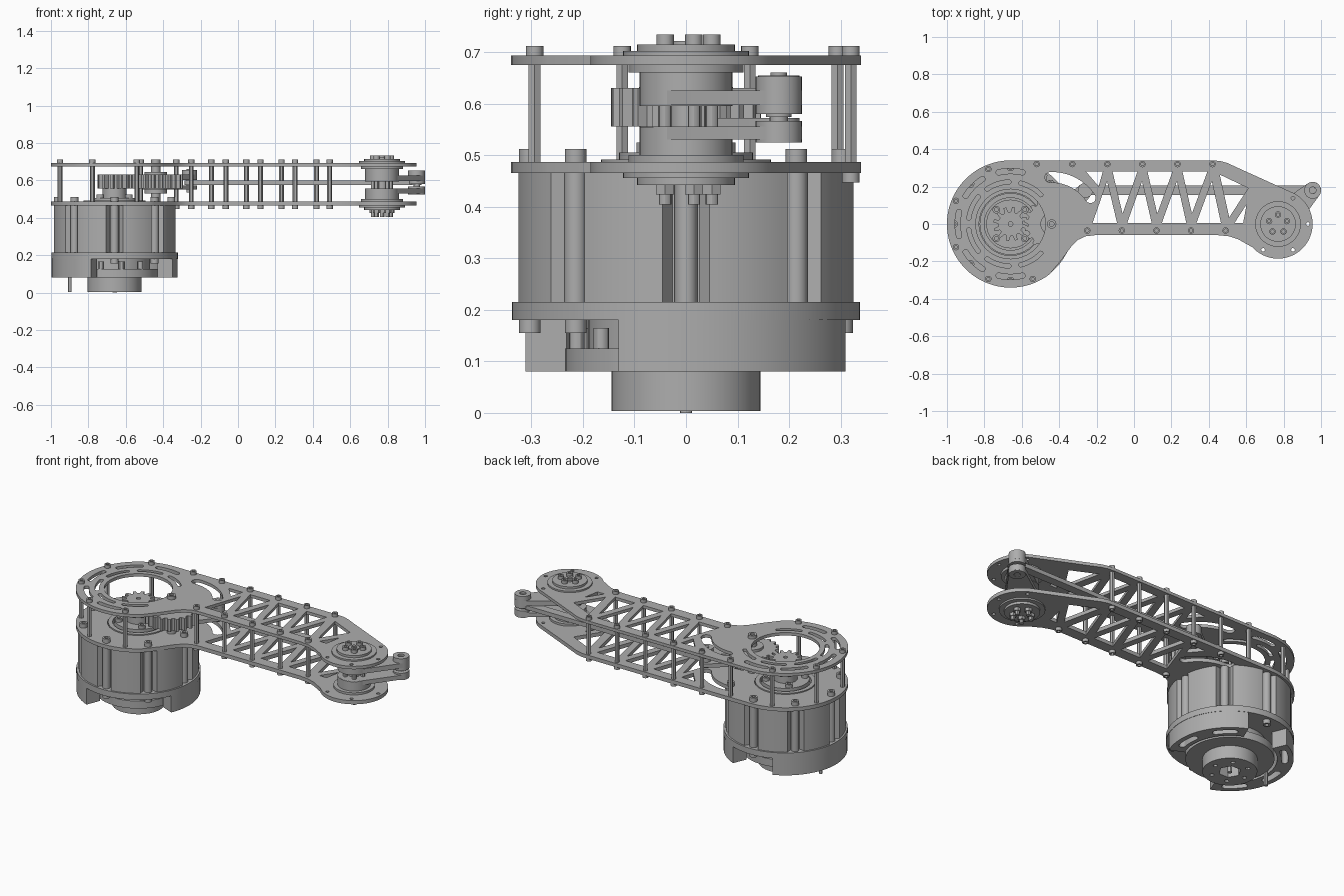
import bpy, bmesh
from math import sin, cos, pi, radians, atan2, acos, hypot

if "Cube" in bpy.data.objects:
    bpy.data.objects.remove(bpy.data.objects["Cube"])

GREY = (0.42, 0.42, 0.42, 1)
metal = bpy.data.materials.new("machined grey")
metal.use_nodes = True
metal.diffuse_color = GREY
metal.node_tree.nodes["Principled BSDF"].inputs["Base Color"].default_value = GREY

parts = []
MOTOR, CRANK, JOINT = (-0.66, 0), (-0.44, 0), (0.77, 0)
CRANK_PIN, JOINT_PIN = (-0.26, 0.18), (0.955, 0.18)


# ---------- outline helpers ----------
def polar(c, r, deg):
    return (c[0] + r * cos(radians(deg)), c[1] + r * sin(radians(deg)))


def arc(c, r, a, b, n=24):
    return [polar(c, r, a + (b - a) * i / n) for i in range(n + 1)]


def circle(c, r, n=32):
    return [polar(c, r, 360 * i / n) for i in range(n)]


def sector(c, r0, r1, a, b, n=24):
    return arc(c, r1, a, b, n) + arc(c, r0, b, a, n)


def slot(c, r, w, a, b):
    """Curved slot with round ends."""
    return (arc(c, r + w, a, b) + arc(polar(c, r, b), w, b, b + 180, 8)[1:-1]
            + arc(c, r - w, b, a) + arc(polar(c, r, a), w, a + 180, a + 360, 8)[1:-1])


def link(c1, r1, c2, r2):
    """Two circles joined by their outer tangents."""
    dx, dy = c2[0] - c1[0], c2[1] - c1[1]
    mid = atan2(dy, dx) * 180 / pi
    t = acos((r1 - r2) / hypot(dx, dy)) * 180 / pi
    return arc(c1, r1, mid + t, mid + 360 - t) + arc(c2, r2, mid - t, mid + t)


def gear(c, r0, r1, teeth):
    pts, step = [], 360 / teeth
    for i in range(teeth):
        for r, f in ((r0, 0), (r0, 0.35), (r1, 0.5), (r1, 0.8)):
            pts.append(polar(c, r, (i + f) * step))
    return pts


def inset(tri, d):
    """Shrink a triangle towards its incentre so each side moves in by d."""
    (ax, ay), (bx, by), (cx, cy) = tri
    a, b, c = hypot(bx - cx, by - cy), hypot(ax - cx, ay - cy), hypot(ax - bx, ay - by)
    p = a + b + c
    ix, iy = (a * ax + b * bx + c * cx) / p, (a * ay + b * by + c * cy) / p
    k = 1 - d * p / abs((bx - ax) * (cy - ay) - (cx - ax) * (by - ay))
    return [(ix + (x - ix) * k, iy + (y - iy) * k) for x, y in tri]


def prism(name, outline, z0, z1, holes=()):
    """Extrude a flat outline with holes between two heights."""
    cu = bpy.data.curves.new(name, 'CURVE')
    cu.dimensions, cu.fill_mode, cu.extrude = '2D', 'BOTH', (z1 - z0) / 2
    for pts in (outline, *holes):
        sp = cu.splines.new('POLY')
        sp.points.add(len(pts) - 1)
        for p, (x, y) in zip(sp.points, pts):
            p.co = (x, y, 0, 1)
        sp.use_cyclic_u = True
    tmp = bpy.data.objects.new(name + "_tmp", cu)
    me = bpy.data.meshes.new_from_object(tmp)
    bpy.data.objects.remove(tmp)
    bpy.data.curves.remove(cu)
    bm = bmesh.new()
    bm.from_mesh(me)
    bmesh.ops.remove_doubles(bm, verts=bm.verts, dist=1e-5)
    bmesh.ops.translate(bm, verts=bm.verts, vec=(0, 0, (z0 + z1) / 2))
    bmesh.ops.recalc_face_normals(bm, faces=bm.faces)
    bm.to_mesh(me)
    bm.free()
    me.name = name
    me.materials.clear()
    me.materials.append(metal)
    ob = bpy.data.objects.new(name, me)
    bpy.context.collection.objects.link(ob)
    parts.append(ob)
    return ob


def cyl(name, c, r, z0, z1, n=32, bore=0):
    return prism(name, circle(c, r, n), z0, z1, [circle(c, bore, n)] if bore else ())


def cap_screw(name, c, r, z0, z1):
    cyl(name, c, r, z0, z1, 16, r * 0.5)


# ---------- arm plates ----------
outline = (arc(MOTOR, 0.34, 90, 308, 64)
           + [(-0.39, -0.195), (-0.335, -0.12), (-0.3, -0.085), (-0.26, -0.066), (-0.21, -0.06),
              (0.45, -0.06), (0.51, -0.066), (0.56, -0.083), (0.6, -0.106)]
           + arc(JOINT, 0.185, 222, 424, 40)
           + [(0.54, 0.307), (0.5, 0.326), (0.46, 0.337), (0.42, 0.34)])
top_x = [-0.14 + 0.187 * i for i in range(4)]
low_x = [-0.25 + 0.185 * i for i in range(5)]
TOP, LOW = 0.3, -0.015
truss = [[(-0.3, TOP), (-0.14, TOP), (-0.18, 0.16)],
         [(0.43, TOP), (0.64, 0.2), (0.5, LOW)],
         [(0.5, LOW), (0.6, LOW), (0.64, 0.2)]]
for i in range(4):
    truss.append([(low_x[i], LOW), (low_x[i + 1], LOW), (top_x[i], TOP)])
    if i < 3:
        truss.append([(top_x[i], TOP), (top_x[i + 1], TOP), (low_x[i + 1], LOW)])
arm_holes = [inset(t, 0.02) for t in truss]
arm_holes.append(slot(CRANK, 0.25, 0.028, 34, 92))
arm_holes += [circle(polar(JOINT, 0.16, a), 0.01, 12) for a in range(-120, 100, 60)]

ring_slots = [slot(MOTOR, 0.283, 0.014, a - 13, a + 13) for a in range(90, 271, 45)]
ring_slots += [slot(MOTOR, 0.225, 0.011, a - 16, a + 16) for a in range(60, 301, 48)]
prism("lower_plate", outline, 0.465, 0.487, arm_holes + [circle(MOTOR, 0.168, 64)])
prism("upper_plate", outline, 0.675, 0.693, arm_holes + ring_slots + [circle(MOTOR, 0.186, 64)])

# ---------- standoffs and their screws ----------
arm_posts = ([(-0.33 + 0.1875 * i, 0.32) for i in range(5)]
             + [(x, -0.035) for x in low_x])
ring_posts = [polar(MOTOR, 0.317, a) for a in (112, 157, 203, 248, 292)] + [(-0.52, 0.32)]
for p in arm_posts + ring_posts:
    cyl("standoff", p, 0.013, 0.487, 0.675, 6)
    cap_screw("standoff_top_screw", p, 0.017, 0.693, 0.712)
for p in arm_posts:
    cap_screw("standoff_bottom_screw", p, 0.017, 0.447, 0.465)

# ---------- motor housing ----------
shell = []
for k in range(8):
    a = 45 * k
    shell += arc(MOTOR, 0.297, a - 5, a + 5, 4)
    shell += arc(MOTOR, 0.328, a + 8, a + 37, 10)
prism("motor_housing", shell, 0.215, 0.465)
cyl("base_flange", MOTOR, 0.338, 0.18, 0.215, 64)
for k in range(8):
    p = polar(MOTOR, 0.303, 45 * k)
    cyl("housing_column", p, 0.022, 0.215, 0.465, 16)
    cap_screw("housing_top_screw", p, 0.021, 0.487, 0.512)
    cap_screw("housing_bottom_screw", p, 0.021, 0.155, 0.18)

# skirt below the flange, open at the front and the back
for name, a, b, mids in (("skirt_right", 113, 248, (135, 180, 225)),
                         ("skirt_left", -23, 67, (0, 45))):
    slots = [slot(MOTOR, 0.29, 0.018, m - 10, m + 10) for m in mids]
    prism(name, sector(MOTOR, 0.25, 0.336, a, b, 40), 0.08, 0.18, slots)
cyl("lower_rotor", MOTOR, 0.235, 0.08, 0.125, 48, 0.14)
cyl("rotor_neck", MOTOR, 0.19, 0.125, 0.18, 48)
for a in range(-110, -20, 30):
    cyl("rotor_screw", polar(MOTOR, 0.215, a), 0.015, 0.125, 0.165, 12)

# output hub with hexagonal socket
bolt_holes = [circle(polar(MOTOR, 0.1, a), 0.012, 12) for a in range(0, 360, 60)]
prism("output_hub", circle(MOTOR, 0.145, 48), 0.004, 0.1,
      [circle(MOTOR, 0.06, 6)] + bolt_holes)
cyl("hub_back", MOTOR, 0.144, 0.1, 0.13, 48)
cyl("hub_pin", MOTOR, 0.012, 0, 0.1, 12)
cyl("locating_pin", (-0.9, 0.01), 0.01, 0.004, 0.09, 12)

# ---------- motor top and drive gear ----------
cyl("bearing_ring", MOTOR, 0.165, 0.465, 0.492, 64, 0.14)
cyl("rotor_cap", MOTOR, 0.13, 0.465, 0.505, 48)
cyl("rotor_boss", MOTOR, 0.065, 0.505, 0.555, 32)
prism("drive_gear", gear(MOTOR, 0.065, 0.092, 12), 0.555, 0.632, [circle(MOTOR, 0.012, 16)])
for a in range(45, 360, 90):
    cap_screw("rotor_cap_screw", polar(MOTOR, 0.108, a), 0.02, 0.505, 0.525)

# ---------- crank and push rod ----------
prism("crank_gear", gear(CRANK, 0.128, 0.146, 20), 0.556, 0.63)
cyl("crank_hub", CRANK, 0.06, 0.53, 0.645)
cyl("crank_shaft", CRANK, 0.025, 0.487, 0.675, 24)
cap_screw("crank_shaft_screw", CRANK, 0.025, 0.693, 0.712)
prism("crank_lower_web", link(CRANK, 0.07, CRANK_PIN, 0.04), 0.55, 0.572)
prism("crank_upper_web", link(CRANK, 0.07, CRANK_PIN, 0.04), 0.602, 0.63)
cyl("crank_pin_boss", CRANK_PIN, 0.04, 0.602, 0.655)
cyl("crank_pin", CRANK_PIN, 0.016, 0.535, 0.66, 16)
prism("push_rod", link(CRANK_PIN, 0.025, JOINT_PIN, 0.025), 0.574, 0.598)

# ---------- end joint ----------
for name, r, z0, z1 in (("upper_drum", 0.09, 0.595, 0.66), ("upper_drum_collar", 0.112, 0.66, 0.675),
                        ("upper_flange", 0.122, 0.693, 0.702), ("upper_flange_lip", 0.095, 0.702, 0.715),
                        ("lower_drum", 0.09, 0.5, 0.555), ("lower_drum_collar", 0.112, 0.487, 0.5),
                        ("lower_flange", 0.122, 0.456, 0.465), ("lower_flange_lip", 0.095, 0.442, 0.456),
                        ("joint_core", 0.03, 0.555, 0.595)):
    cyl(name, JOINT, r, z0, z1, 48)
cyl("upper_cap_ring", JOINT, 0.03, 0.715, 0.722, 32, 0.015)
for k in range(5):
    p = polar(JOINT, 0.05, 90 + 72 * k)
    cap_screw("joint_top_screw", p, 0.017, 0.715, 0.734)
    cyl("joint_through_bolt", p, 0.012, 0.555, 0.595, 12)
    cyl("joint_nut", p, 0.02, 0.424, 0.442, 6)
    cyl("joint_bolt_end", p, 0.012, 0.404, 0.424, 12)

# clevis arms that carry the push rod
clevis = link(JOINT, 0.088, JOINT_PIN, 0.045)
prism("clevis_upper_arm", clevis, 0.597, 0.626)
prism("clevis_lower_arm", clevis, 0.53, 0.556)
cyl("clevis_upper_boss", JOINT_PIN, 0.045, 0.58, 0.653, 32, 0.018)
cyl("clevis_lower_boss", JOINT_PIN, 0.045, 0.525, 0.566, 32, 0.018)
cyl("clevis_pin", JOINT_PIN, 0.018, 0.54, 0.64, 16)

# ---------- smooth round sides, keep corners sharp ----------
bpy.ops.object.select_all(action='DESELECT')
for ob in parts:
    ob.select_set(True)
bpy.context.view_layer.objects.active = parts[0]
bpy.ops.object.shade_smooth_by_angle(angle=radians(30))
